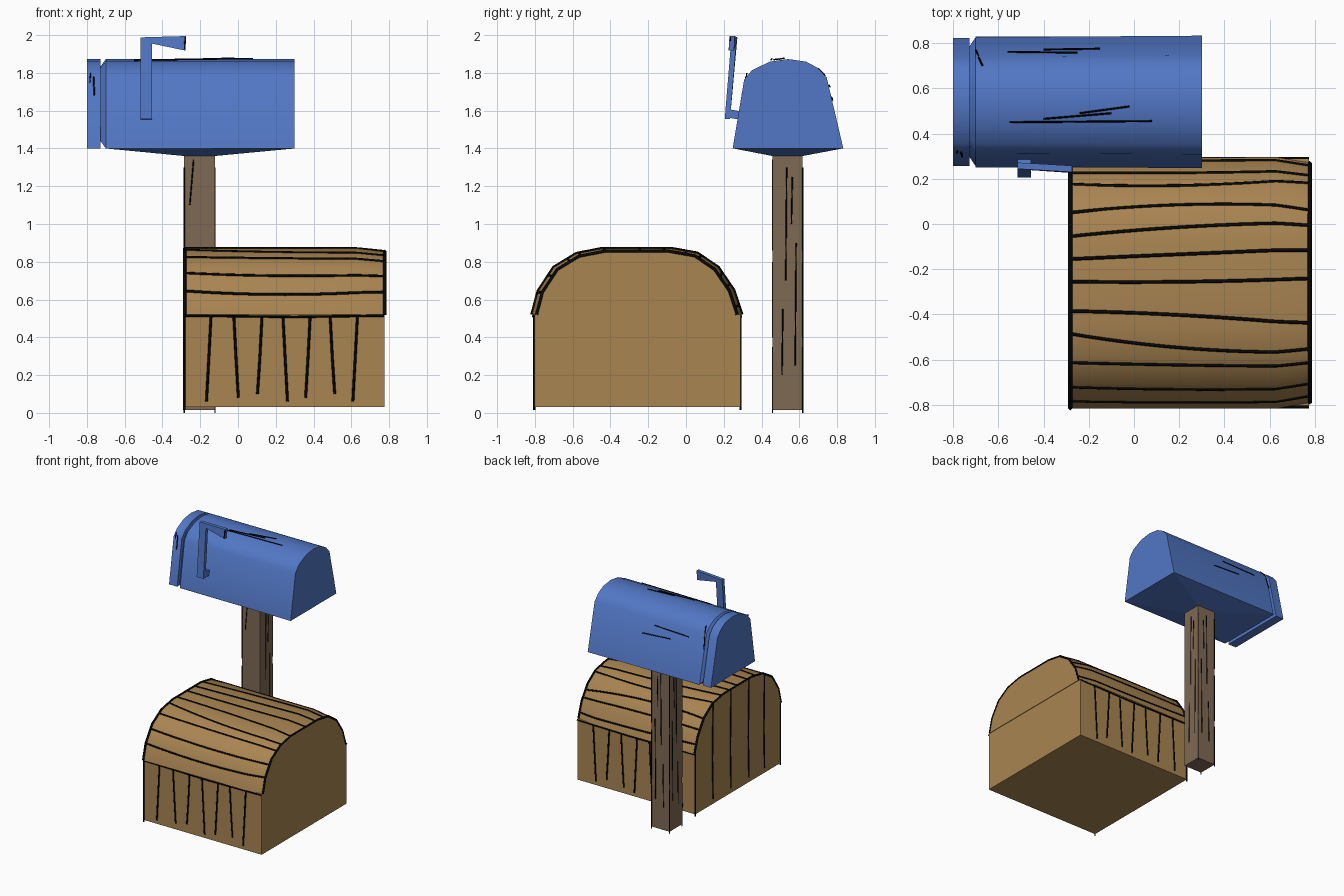
import bpy, bmesh
from mathutils import Vector

if "Cube" in bpy.data.objects:
    bpy.data.objects.remove(bpy.data.objects["Cube"])


def material(name, rgb):
    m = bpy.data.materials.new(name)
    m.diffuse_color = (*rgb, 1)
    m.use_nodes = True
    m.node_tree.nodes["Principled BSDF"].inputs["Base Color"].default_value = m.diffuse_color
    return m


BLUE = material("mailbox blue", (0.084, 0.185, 0.56))
TAN = material("chest wood", (0.40, 0.235, 0.083))
BROWN = material("post wood", (0.215, 0.143, 0.09))
INK = material("ink black", (0.002, 0.002, 0.002))


def loft(name, loops, mat, caps=True, smooth=False):
    """Skin a list of equal-length point loops."""
    bm = bmesh.new()
    rows = [[bm.verts.new(p) for p in loop] for loop in loops]
    n = len(rows[0])
    for a, b in zip(rows, rows[1:]):
        for i in range(n):
            j = (i + 1) % n
            bm.faces.new((a[i], a[j], b[j], b[i]))
    if caps:
        bm.faces.new(rows[0][::-1])
        bm.faces.new(rows[-1])
    bmesh.ops.recalc_face_normals(bm, faces=bm.faces)
    me = bpy.data.meshes.new(name)
    bm.to_mesh(me)
    bm.free()
    me.materials.append(mat)
    ob = bpy.data.objects.new(name, me)
    bpy.context.collection.objects.link(ob)
    if smooth:
        bpy.ops.object.select_all(action='DESELECT')
        ob.select_set(True)
        bpy.context.view_layer.objects.active = ob
        bpy.ops.object.shade_smooth_by_angle(angle=0.55)
    return ob


def rect(x0, x1, y0, y1, z):
    return [(x0, y0, z), (x1, y0, z), (x1, y1, z), (x0, y1, z)]


def strokes(name, paths, radius):
    """Thin ink lines that lie half sunk in the surface."""
    cu = bpy.data.curves.new(name, 'CURVE')
    cu.dimensions = '3D'
    cu.bevel_depth = radius
    cu.bevel_resolution = 0
    cu.use_fill_caps = True
    for path in paths:
        sp = cu.splines.new('POLY')
        sp.points.add(len(path) - 1)
        for pt, p in zip(sp.points, path):
            pt.co = (*p, 1)
    cu.materials.append(INK)
    ob = bpy.data.objects.new(name, cu)
    bpy.context.collection.objects.link(ob)
    bpy.ops.object.select_all(action='DESELECT')
    ob.select_set(True)
    bpy.context.view_layer.objects.active = ob
    bpy.ops.object.convert(target='MESH')


def bend(a, b, c, t):
    """Quadratic through a, b, c at t = 0, 0.5, 1."""
    return a * (2*t - 1) * (t - 1) + 4 * b * t * (1 - t) + c * t * (2*t - 1)


# Chest box
loft("chest_box", [rect(-0.285, 0.775, -0.803, 0.288, z) for z in (0.03, 0.52)], TAN)

# Chest lid: arched profile, slightly pinched at the right end
LID = [(-0.815, 0.52), (-0.782, 0.645), (-0.70, 0.77), (-0.58, 0.843), (-0.44, 0.87),
       (-0.08, 0.87), (0.06, 0.845), (0.17, 0.77), (0.252, 0.65), (0.295, 0.52)]


def pinch(x, y, z):
    s = 1 - 0.045 * max(0, (x - 0.63) / 0.15)
    return (x, -0.26 + (y + 0.26) * s, 0.52 + (z - 0.52) * s)


def lid_z(y):
    for (y0, z0), (y1, z1) in zip(LID, LID[1:]):
        if y0 <= y <= y1:
            return z0 + (z1 - z0) * (y - y0) / (y1 - y0)
    return 0.52


loft("chest_lid", [[pinch(x, y, z) for y, z in LID] for x in (-0.285, 0.63, 0.78)],
     TAN, smooth=True)

# Wavy plank lines along the lid: y at left, middle and right
planks = [(-0.782, -0.787, -0.782), (-0.72, -0.73, -0.725), (-0.612, -0.623, -0.628),
          (-0.485, -0.55, -0.565), (-0.385, -0.405, -0.445), (-0.255, -0.255, -0.24),
          (-0.155, -0.132, -0.11), (-0.055, -0.012, 0.005), (0.05, 0.085, 0.075),
          (0.175, 0.17, 0.20), (0.225, 0.225, 0.235), (0.272, 0.278, 0.28)]
paths = []
for a, b, c in planks:
    path = []
    for i in range(15):
        t = i / 14
        y = bend(a, b, c, t)
        path.append(pinch(-0.28 + 1.055 * t, y, lid_z(y)))
    paths.append(path)
strokes("lid_plank_lines", paths, 0.0075)

# Arched lines round both lid ends
strokes("lid_end_lines", [[pinch(x, y, z) for y, z in LID] for x in (-0.282, 0.777)], 0.0095)

# Upright plank lines on front, back and left side
paths = []
for i, x in enumerate((-0.155, -0.01, 0.115, 0.25, 0.37, 0.50, 0.62)):
    lean = 0.012 * (-1) ** i
    for y in (-0.803, 0.288):
        paths.append([(x - lean, y, 0.06 + 0.02 * (i % 3)), (x, y, 0.28), (x + lean, y, 0.51)])
for i, y in enumerate((0.06, -0.17, -0.40, -0.60)):
    paths.append([(-0.285, y, 0.07), (-0.285, y + 0.008, 0.4), (-0.285, y, lid_z(y))])
strokes("box_plank_lines", paths, 0.007)

# Lines at the left corners and under the lid rim
paths = [[(-0.285, y, 0.015), (-0.285, y, 0.52)] for y in (-0.803, 0.288)]
paths += [[(-0.28, y, 0.515), (0.3, y, 0.508), (0.775, y, 0.515)] for y in (-0.809, 0.291)]
strokes("corner_and_rim_lines", paths, 0.006)

# Post
loft("post", [rect(-0.285, -0.122, 0.458, 0.618, z) for z in (0.015, 1.37)], BROWN)
paths = []
for x, y in ((-0.285, 0.458), (-0.285, 0.618), (-0.122, 0.618)):
    for z0, z1 in ((0.0, 0.35), (0.40, 0.80), (0.86, 1.30)):
        paths.append([(x, y, z0), (x, y, z1)])
for d, z0, z1 in ((0.05, 0.2, 0.55), (0.07, 0.7, 1.3), (0.12, 0.25, 0.9), (0.10, 1.0, 1.25)):
    for x in (-0.285, -0.122):
        paths.append([(x, 0.458 + d, z0), (x, 0.463 + d, z1)])
    paths.append([(-0.28 + d, 0.618, z0), (-0.275 + d, 0.618, z1)])
paths.append([(-0.255, 0.458, 1.1), (-0.235, 0.458, 1.34)])
strokes("post_grain_lines", paths, 0.0035)

# Mailbox body with arched top, tapered into the groove behind the door
BOX = [(0.247, 1.40), (0.308, 1.765), (0.35, 1.815), (0.445, 1.86), (0.54, 1.873),
       (0.635, 1.86), (0.70, 1.825), (0.745, 1.775), (0.833, 1.40)]


def section(x, sy, sz):
    return [(x, 0.55 + (y - 0.55) * sy, 1.635 + (z - 1.635) * sz) for y, z in BOX]


loft("mailbox_body", [section(-0.727, 0.84, 0.84), section(-0.70, 0.975, 1),
                      section(0.30, 1, 1)], BLUE, smooth=True)
loft("mailbox_door", [section(-0.80, 0.965, 1), section(-0.727, 0.965, 1)], BLUE, smooth=True)

# Underside slopes down to the post
loft("mailbox_underside", [rect(-0.70, 0.30, 0.25, 0.83, 1.40),
                           rect(-0.285, -0.122, 0.458, 0.618, 1.36)], BLUE, caps=False)

# Flag: leaning L shape with a foot on the mailbox side
FLAG = [(-0.515, 1.555, 0.205), (-0.455, 1.555, 0.205), (-0.455, 1.955, 0.238),
        (-0.278, 1.918, 0.226), (-0.275, 1.995, 0.23), (-0.515, 1.988, 0.244)]
loft("flag", [[(x, y + d, z) for x, z, y in FLAG] for d in (0, 0.028)], BLUE)
loft("flag_foot", [[(-0.515, y, z0), (-0.455, y, z0), (-0.455, y, z1), (-0.515, y, z1)]
                   for y, z0, z1 in ((0.21, 1.565, 1.61), (0.30, 1.55, 1.595))], BLUE)

# Sketch marks on mailbox, door and flag
strokes("mailbox_sketch_lines", [
    [(-0.55, 0.45, 1.868), (0.08, 0.455, 1.876)],
    [(-0.40, 0.465, 1.87), (-0.10, 0.49, 1.874)],
    [(-0.24, 0.49, 1.872), (-0.02, 0.52, 1.878)],
    [(-0.56, 0.762, 1.725), (-0.25, 0.758, 1.735)],
    [(-0.40, 0.772, 1.67), (-0.15, 0.776, 1.655)],
    [(-0.70, 0.77, 1.66), (-0.685, 0.733, 1.79), (-0.67, 0.70, 1.823)],
    [(-0.785, 0.315, 1.75), (-0.78, 0.322, 1.86 - 0.06)],
    [(-0.76, 0.297, 1.68), (-0.765, 0.318, 1.78)],
], 0.004)
strokes("flag_tip_line", [[(-0.283, 0.23, 1.925), (-0.279, 0.234, 1.99)]], 0.006)
